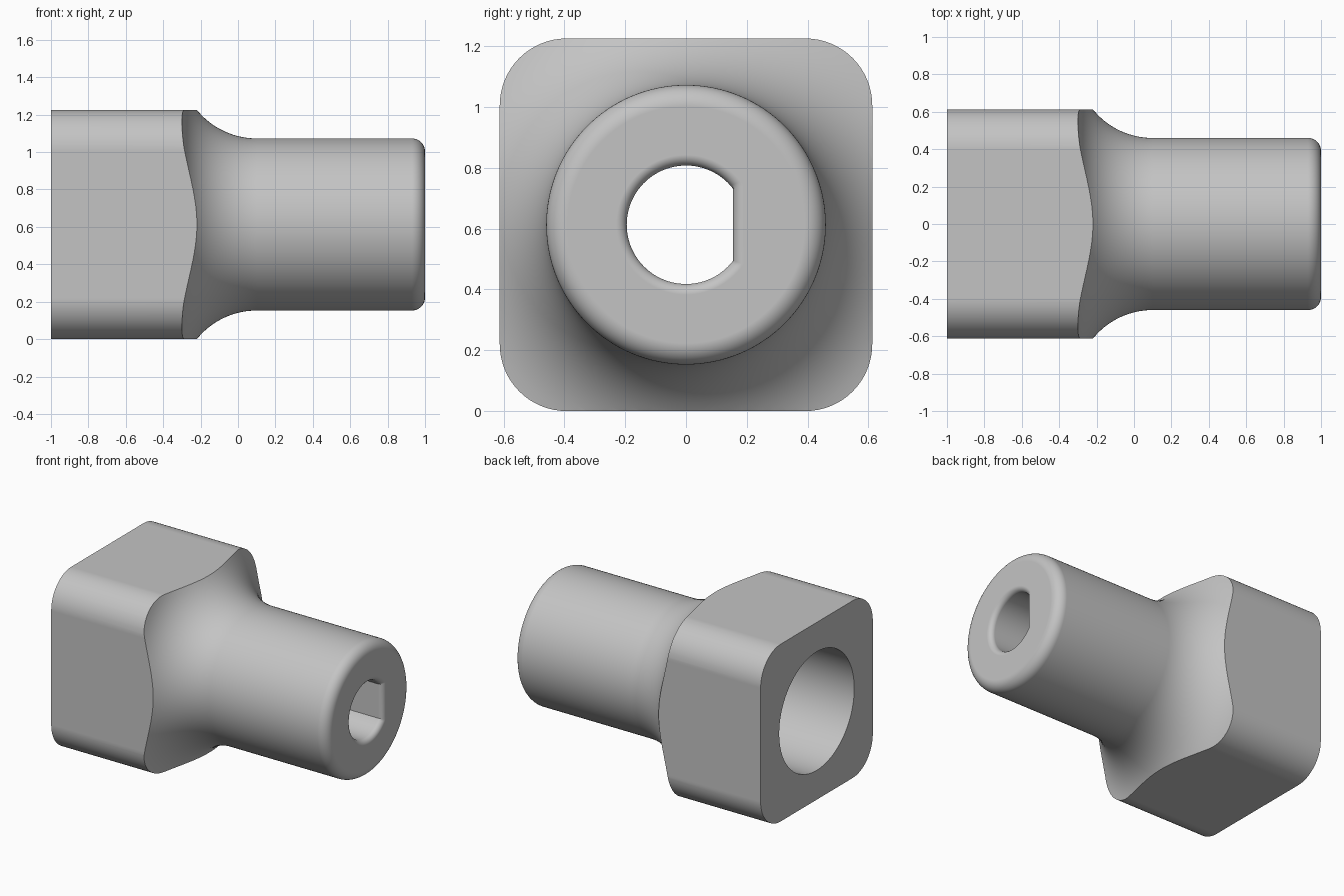
import bpy
import bmesh
from math import sin, cos, pi, acos

cube = bpy.data.objects.get("Cube")
if cube:
    bpy.data.objects.remove(cube, do_unlink=True)

HALF = 0.613          # half width of the square head, also the axis height
CORNER = 0.22         # head corner radius
NECK = 0.46           # shaft radius
BLEND = 0.411         # radius of the sweep from head to shaft
EDGE = 0.07           # rounding of the shaft end
LIP = 0.035           # rounding of the keyed hole
SIDES = 128

grey = bpy.data.materials.new("plain_grey")
grey.use_nodes = True
grey.diffuse_color = (0.55, 0.55, 0.55, 1)
grey.node_tree.nodes["Principled BSDF"].inputs["Base Color"].default_value = (0.55, 0.55, 0.55, 1)


def circle(r):
    return [(r * cos(2 * pi * i / SIDES), r * sin(2 * pi * i / SIDES)) for i in range(SIDES)]


def rounded_square(h, c):
    pts = []
    for k, (sy, sz) in enumerate([(1, 1), (-1, 1), (-1, -1), (1, -1)]):
        for i in range(17):
            a = (k + i / 16) * pi / 2
            pts.append((sy * (h - c) + c * cos(a), sz * (h - c) + c * sin(a)))
    return pts


def keyed_circle(offset):
    # round hole with one flat on the +y side
    r, flat = 0.195 + offset, 0.155 + offset
    start = acos(flat / r)
    return [(r * cos(a), r * sin(a))
            for a in (start + (2 * pi - 2 * start) * i / 72 for i in range(73))]


def loft(name, sections):
    # solid through (x, outline) sections along the x axis
    bm = bmesh.new()
    rings = [[bm.verts.new((x, y, z + HALF)) for y, z in pts] for x, pts in sections]
    for a, b in zip(rings, rings[1:]):
        for i in range(len(a)):
            j = (i + 1) % len(a)
            bm.faces.new((a[i], a[j], b[j], b[i]))
    bm.faces.new(rings[0])
    bm.faces.new(rings[-1])
    bmesh.ops.recalc_face_normals(bm, faces=bm.faces)
    mesh = bpy.data.meshes.new(name)
    bm.to_mesh(mesh)
    bm.free()
    mesh.materials.append(grey)
    obj = bpy.data.objects.new(name, mesh)
    bpy.context.collection.objects.link(obj)
    return obj


# Turned body: wide stock, concave sweep, shaft, rounded end
profile = [(-1.1, 0.9), (-0.32, 0.9)]
for i in range(25):
    a = (1 - i / 24) * 1.5
    profile.append((0.1 - BLEND * sin(a), NECK + BLEND * (1 - cos(a))))
for i in range(11):
    a = i / 10 * pi / 2
    profile.append((1 - EDGE + EDGE * sin(a), NECK - EDGE + EDGE * cos(a)))
adapter = loft("square_head_adapter", [(x, circle(r)) for x, r in profile])

# Square envelope that trims the head
envelope = loft("head_envelope", [(x, rounded_square(HALF, CORNER)) for x in (-1, 1.2)])

# Round socket in the head
socket = loft("socket_cutter", [(x, circle(0.41)) for x in (-1.2, -0.25)])

# Keyed shaft hole with a rounded mouth
hole = [(-0.6, keyed_circle(0))]
for i in range(9):
    a = i / 8 * pi / 2
    hole.append((1 - LIP + LIP * sin(a), keyed_circle(LIP * (1 - cos(a)))))
hole.append((1.1, keyed_circle(LIP)))
keyed_hole = loft("keyed_hole_cutter", hole)

bpy.ops.object.select_all(action='DESELECT')
bpy.context.view_layer.objects.active = adapter
adapter.select_set(True)
for tool, operation in ((envelope, 'INTERSECT'), (socket, 'DIFFERENCE'), (keyed_hole, 'DIFFERENCE')):
    mod = adapter.modifiers.new(tool.name, 'BOOLEAN')
    mod.object = tool
    mod.operation = operation
    mod.solver = 'EXACT'
    bpy.ops.object.modifier_apply(modifier=mod.name)
    bpy.data.objects.remove(tool, do_unlink=True)

# Smooth curved faces, keep hard edges crisp
bpy.ops.object.shade_smooth_by_angle(angle=pi / 6)
weighted = adapter.modifiers.new("weighted_normals", 'WEIGHTED_NORMAL')
weighted.keep_sharp = True
